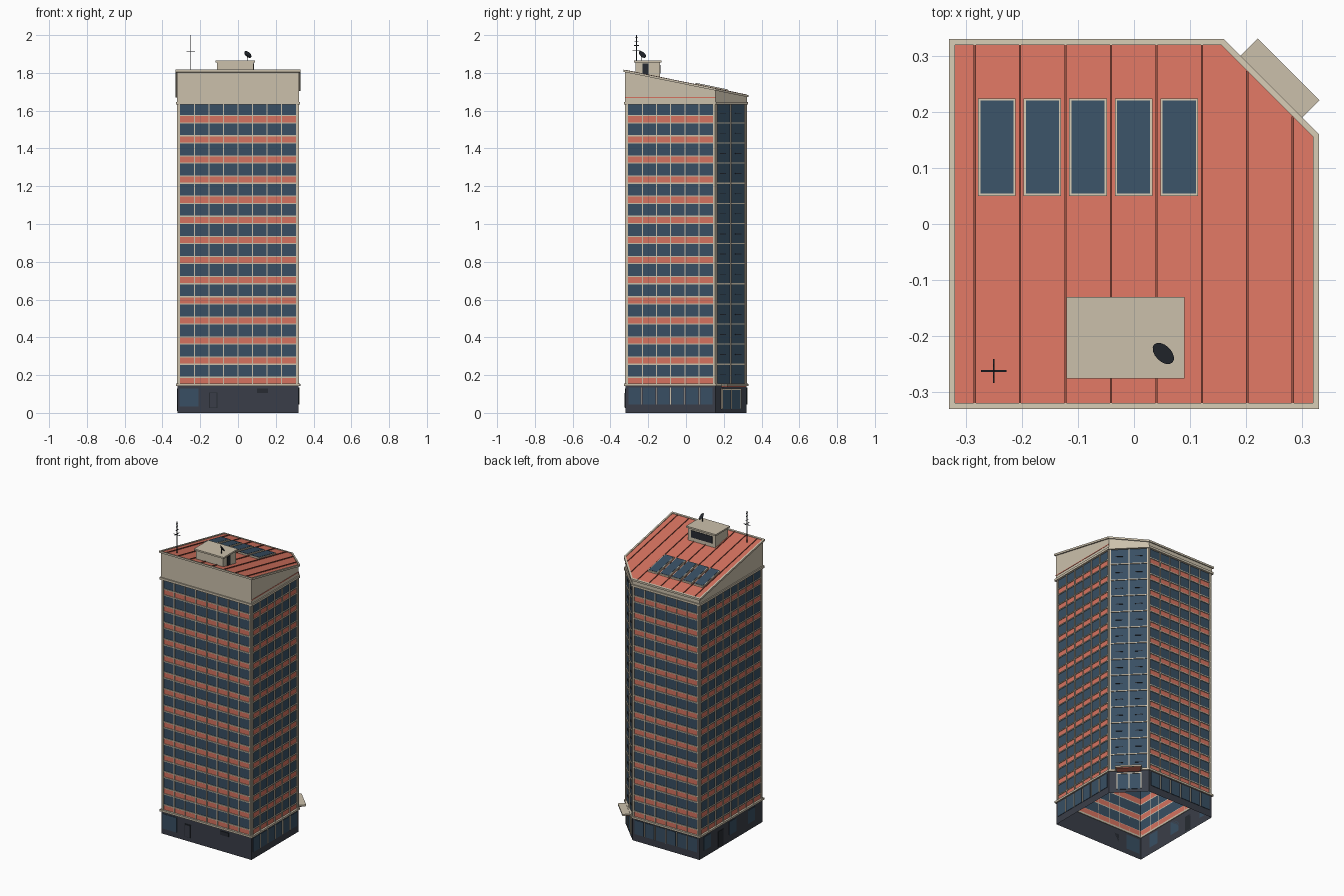
import bpy, bmesh, math
from mathutils import Vector, Matrix

if "Cube" in bpy.data.objects:
    bpy.data.objects.remove(bpy.data.objects["Cube"])


def material(name, rgb):
    m = bpy.data.materials.new(name)
    m.diffuse_color = (*rgb, 1)
    m.use_nodes = True
    m.node_tree.nodes["Principled BSDF"].inputs["Base Color"].default_value = m.diffuse_color
    return m


RED = material("terracotta", (0.67, 0.17, 0.115))
SEAM = material("dark terracotta", (0.30, 0.075, 0.05))
BEIGE = material("beige stone", (0.60, 0.53, 0.41))
GLASS = material("blue glass", (0.040, 0.078, 0.125))
CHAR = material("charcoal", (0.042, 0.048, 0.065))
DARK = material("near black", (0.020, 0.024, 0.032))

FLOORS, BASE, PITCH = 14, 0.15, 0.1065
TOP = BASE + FLOORS * PITCH


def roof_z(y, lift=0.0):
    return 1.75 - 0.203 * y + lift


def outline(r):
    """Square plan with the back right corner cut off."""
    c = 0.49 - (0.33 - r) * math.sqrt(2) - r
    return [Vector(p) for p in ((-r, -r, 0), (r, -r, 0), (r, c, 0), (c, r, 0), (-r, r, 0))]


def finish(name, bm, mats, normals=True):
    if normals:
        bmesh.ops.recalc_face_normals(bm, faces=bm.faces)
    me = bpy.data.meshes.new(name)
    bm.to_mesh(me)
    bm.free()
    for m in mats:
        me.materials.append(m)
    ob = bpy.data.objects.new(name, me)
    bpy.context.collection.objects.link(ob)
    return ob


def add_box(bm, lo, hi, fn=lambda p: p):
    """Box between two corners, each corner passed through fn."""
    v = [bm.verts.new(fn(Vector((x, y, z)))) for z in (lo[2], hi[2])
         for x, y in ((lo[0], lo[1]), (hi[0], lo[1]), (hi[0], hi[1]), (lo[0], hi[1]))]
    for f in ((3, 2, 1, 0), (4, 5, 6, 7), (0, 1, 5, 4), (1, 2, 6, 5), (2, 3, 7, 6), (3, 0, 4, 7)):
        bm.faces.new([v[i] for i in f])


def boxes(name, mat, items, fn=lambda p: p):
    bm = bmesh.new()
    for lo, hi in items:
        add_box(bm, lo, hi, fn)
    return finish(name, bm, [mat])


def on_wall(side, r):
    """Maps (along wall from its middle, outward, up) to world space."""
    pts = outline(r)
    a, b = pts[side], pts[(side + 1) % 5]
    u = (b - a).normalized()
    n = Vector((u.y, -u.x, 0))
    mid = (a + b) / 2
    return (lambda p: mid + u * p.x + n * p.y + Vector((0, 0, p.z))), (b - a).length


def sheet(name, r, levels, mats, rule, top=None):
    """Open wall ring; rule(side, band) gives the material index."""
    bm = bmesh.new()
    rows = [[bm.verts.new((p.x, p.y, z)) for p in outline(r)] for z in levels]
    if top:
        rows.append([bm.verts.new((p.x, p.y, top(p.y))) for p in outline(r)])
    for k in range(len(rows) - 1):
        for s in range(5):
            t = (s + 1) % 5
            f = bm.faces.new((rows[k][s], rows[k][t], rows[k + 1][t], rows[k + 1][s]))
            f.material_index = rule(s, k)
    return finish(name, bm, mats, normals=False)


def ring(name, mat, r_out, r_in, low, high):
    """Solid trim ring; low and high are functions of y."""
    bm = bmesh.new()
    loops = [[bm.verts.new((p.x, p.y, h(p.y))) for p in outline(r)]
             for r, h in ((r_out, low), (r_out, high), (r_in, high), (r_in, low))]
    for k in range(4):
        a, b = loops[k], loops[(k + 1) % 4]
        for s in range(5):
            t = (s + 1) % 5
            bm.faces.new((a[s], a[t], b[t], b[s]))
    return finish(name, bm, [mat])


# Tower walls: alternating spandrel and window bands, all glass on the cut corner
levels = [BASE]
for i in range(FLOORS):
    levels += [BASE + i * PITCH + 0.039, BASE + (i + 1) * PITCH]
sheet("tower_walls", 0.316, levels, [RED, GLASS], lambda s, k: 1 if s == 2 else k % 2)

# Sills, mullions and corner posts on each wall
SIDES = ("front", "right", "corner", "back", "left")
BAYS = (8, 6, 2, 6, 8)
for s, side in enumerate(SIDES):
    fn, length = on_wall(s, 0.316)
    h = length / 2
    sills = []
    for i in range(FLOORS):
        z = BASE + i * PITCH
        sills.append(((-h, 0, z - 0.002), (h, 0.005, z + 0.004)))
        if s != 2:
            sills.append(((-h, 0, z + 0.036), (h, 0.005, z + 0.042)))
    boxes(side + "_sills", BEIGE, sills, fn)
    step = (length - 0.02) / BAYS[s]
    boxes(side + "_mullions", BEIGE,
          [((-h + 0.01 + j * step - 0.0027, 0, BASE), (-h + 0.01 + j * step + 0.0027, 0.006, TOP))
           for j in range(1, BAYS[s])], fn)
    boxes(side + "_corner_posts", BEIGE,
          [((-h, 0, BASE), (-h + 0.01, 0.007, TOP)), ((h - 0.01, 0, BASE), (h, 0.007, TOP))], fn)
    if s == 2:
        boxes("corner_vents", DARK,
              [((x - 0.022, 0, BASE + i * PITCH + 0.05), (x + 0.022, 0.003, BASE + i * PITCH + 0.054))
               for i in range(FLOORS) for x in (-h / 2, h / 2)], fn)

# Ground floor, open below
sheet("ground_floor_walls", 0.32, [0, 0.146], [CHAR], lambda s, k: 0)
ring("base_trim", BEIGE, 0.328, 0.316, lambda y: 0.143, lambda y: 0.155)

# Shop windows on the right and back
for s in (1, 3):
    fn, length = on_wall(s, 0.32)
    step = (length - 0.02) / 6
    x0 = -length / 2 + 0.01
    boxes(SIDES[s] + "_shop_windows", GLASS,
          [((x0 + j * step + 0.006, 0, 0.045), (x0 + (j + 1) * step - 0.006, 0.003, 0.135))
           for j in range(6)], fn)
    boxes(SIDES[s] + "_shop_mullions", BEIGE,
          [((x0 + j * step - 0.002, 0, 0.045), (x0 + j * step + 0.002, 0.005, 0.135))
           for j in range(1, 6)], fn)

# Service openings on the front and left
fn, _ = on_wall(0, 0.32)
boxes("service_window", GLASS, [((-0.31, 0, 0.035), (-0.21, 0.003, 0.13))], fn)
boxes("service_door_frame", DARK, [((-0.153, 0, 0.025), (-0.109, 0.003, 0.108))], fn)
boxes("service_door", CHAR, [((-0.149, 0, 0.028), (-0.113, 0.005, 0.104))], fn)
boxes("front_vent", DARK, [((0.10, 0, 0.105), (0.16, 0.004, 0.13))], fn)
fn, _ = on_wall(4, 0.32)
boxes("left_windows", GLASS, [((x, 0, 0.045), (x + 0.07, 0.003, 0.13)) for x in (-0.28, -0.02, 0.17)], fn)
boxes("left_door", DARK, [((-0.13, 0, 0.01), (-0.08, 0.003, 0.11))], fn)

# Entrance and canopy on the cut corner
fn, _ = on_wall(2, 0.32)
boxes("entrance_glass", GLASS, [((-0.07, 0, 0.02), (0.07, 0.003, 0.125))], fn)
boxes("entrance_frame", BEIGE,
      [((x - 0.003, 0, 0.02), (x + 0.003, 0.006, 0.128)) for x in (-0.07, 0, 0.07)]
      + [((-0.073, 0, 0.122), (0.073, 0.006, 0.128))], fn)
boxes("canopy", BEIGE, [((-0.078, 0, 0.142), (0.078, 0.053, 0.152))], fn)
boxes("canopy_soffit", RED, [((-0.07, 0, 0.137), (0.07, 0.046, 0.142))], fn)

# Crown wall, cornice and sloping coping
sheet("crown_wall", 0.322, [TOP - 0.005], [BEIGE], lambda s, k: 0, top=lambda y: roof_z(y, -0.004))
ring("cornice", BEIGE, 0.329, 0.316, lambda y: TOP - 0.008, lambda y: TOP + 0.006)
ring("coping", BEIGE, 0.33, 0.319, lambda y: roof_z(y, -0.012), lambda y: roof_z(y))
fn, length = on_wall(1, 0.322)
boxes("crown_stripe", RED, [((-length / 2, 0, 1.667), (length / 2, 0.002, 1.672))], fn)

# Sloping metal roof with standing seams
bm = bmesh.new()
bm.faces.new([bm.verts.new((p.x, p.y, roof_z(p.y, -0.004))) for p in outline(0.322)])
finish("roof", bm, [RED], normals=False)


def on_roof(p):
    return Vector((p.x, p.y, roof_z(p.y, p.z)))


seams = []
for j in range(8):
    x = -0.284 + j * 0.081
    seams.append(((x - 0.002, -0.319, -0.006), (x + 0.002, min(0.319, 0.475 - x), 0.001)))
boxes("roof_seams", SEAM, seams, on_roof)

# Skylights
lights = [-0.278 + j * 0.0813 for j in range(5)]
boxes("skylight_frames", BEIGE, [((x, 0.05, -0.006), (x + 0.067, 0.224, 0.006)) for x in lights], on_roof)
boxes("skylight_glass", GLASS,
      [((x + 0.004, 0.054, 0), (x + 0.063, 0.22, 0.0075)) for x in lights], on_roof)

# Rooftop plant room
boxes("plant_room", BEIGE, [((-0.112, -0.268, 1.76), (0.082, -0.138, 1.857))])
boxes("plant_room_roof", BEIGE, [((-0.12, -0.275, 1.855), (0.09, -0.13, 1.865))])
boxes("plant_room_door", DARK, [((0.08, -0.23, 1.79), (0.085, -0.198, 1.85))])
boxes("plant_room_louvre", DARK, [((-0.09, -0.14, 1.798), (0.06, -0.135, 1.843))])

# Satellite dish on a short post
boxes("dish_post", DARK, [((0.047, -0.239, 1.86), (0.051, -0.235, 1.893))])
bm = bmesh.new()
tilt = Vector((1, 1, 1.1)).to_track_quat('Z', 'Y').to_matrix().to_4x4()
bmesh.ops.create_cone(bm, cap_ends=True, segments=16, radius1=0.008, radius2=0.023, depth=0.008,
                      matrix=Matrix.Translation((0.05, -0.233, 1.895)) @ tilt)
finish("satellite_dish", bm, [DARK])

# Antenna mast with cross arms
ax, ay, t = -0.25, -0.262, 0.0015
arms = [((ax - t, ay - t, 1.79), (ax + t, ay + t, 2.0)),
        ((ax - 0.023, ay - t, 1.913), (ax + 0.023, ay + t, 1.916))]
for z, w in ((1.92, 0.021), (1.945, 0.012), (1.968, 0.01), (1.987, 0.008)):
    arms.append(((ax - t, ay - w, z - t), (ax + t, ay + w, z + t)))
boxes("antenna", DARK, arms)
